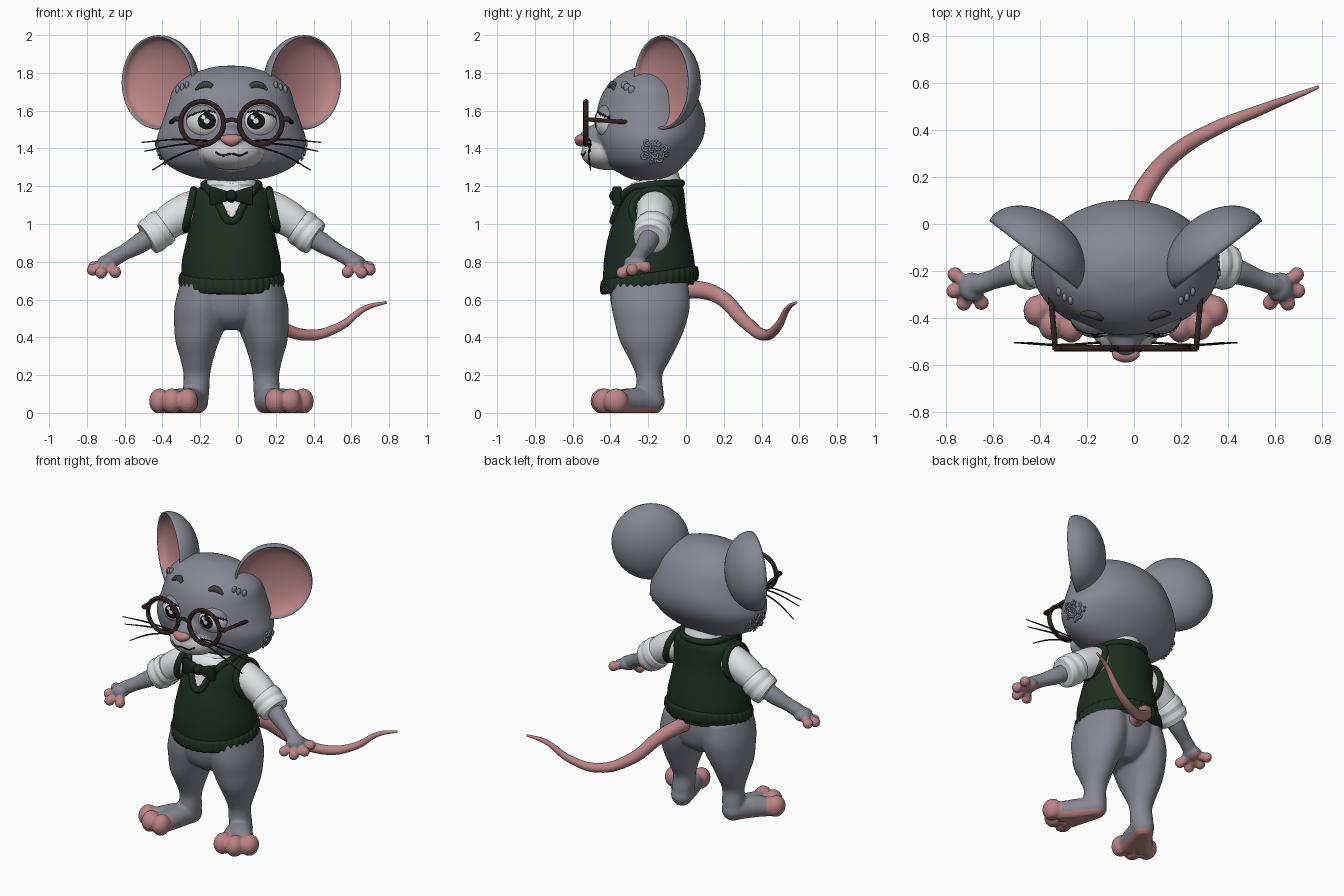
import bpy, bmesh, math, random
from mathutils import Vector, Matrix
from mathutils.bvhtree import BVHTree

if "Cube" in bpy.data.objects:
    bpy.data.objects.remove(bpy.data.objects["Cube"])

random.seed(4)
TAU = math.tau


def mat(name, r, g, b):
    m = bpy.data.materials.new(name)
    m.diffuse_color = (r, g, b, 1)
    m.use_nodes = True
    m.node_tree.nodes["Principled BSDF"].inputs["Base Color"].default_value = m.diffuse_color
    return m


GREY = mat("grey_fur", .235, .24, .29)
PINK = mat("pink_skin", .50, .235, .24)
WHITE = mat("white_cloth", .74, .76, .77)
MUZZLE = mat("pale_muzzle", .56, .56, .57)
GREEN = mat("green_knit", .012, .026, .015)
BOW = mat("dark_green_bow", .008, .017, .011)
BROWN = mat("brown_frames", .028, .016, .016)
BLACK = mat("black", .008, .007, .007)
BROW = mat("brow_grey", .055, .05, .052)


# ---------- geometry helpers ----------
def spline(pts, n):
    out = []
    for i in range(len(pts) - 1):
        a, b, c, d = (pts[max(0, min(len(pts) - 1, i + k))] for k in (-1, 0, 1, 2))
        for j in range(n):
            t = j / n
            out.append([q + .5 * t * (r - p + t * (2*p - 5*q + 4*r - s + t * (3*(q - r) + s - p)))
                        for p, q, r, s in zip(a, b, c, d)])
    return out + [list(pts[-1])]


def skin(bm, rings):
    vs = [[bm.verts.new(p) for p in ring] for ring in rings]
    for a, b in zip(vs, vs[1:]):
        for i in range(len(a)):
            j = (i + 1) % len(a)
            bm.faces.new((a[i], a[j], b[j], b[i]))
    bm.faces.new(vs[0][::-1])
    bm.faces.new(vs[-1])


def loft(bm, rings, tilt=0, seg=72, ridges=0, steps=6):
    """rings: (z, x centre, half width, front y, back y)"""
    out = []
    for z, xc, hw, yf, yb in spline(rings, steps):
        ring = []
        for i in range(seg):
            a = TAU * i / seg
            k = 1 + (.012 * math.cos(ridges * a) if ridges else 0)
            dy = (yb - yf) / 2 * math.sin(a) * k
            ring.append((xc + hw * math.cos(a) * k, (yf + yb) / 2 + dy, z + tilt * dy))
        out.append(ring)
    skin(bm, out)


def ball(bm, c, r, seg=32, rot=None):
    m = Matrix.Translation(c) @ Matrix.Diagonal((*r, 1)) @ (rot or Matrix())
    bmesh.ops.create_uvsphere(bm, u_segments=seg, v_segments=seg * 3 // 4, radius=1, matrix=m)


def tube(bm, pts, r=None, cyclic=False, res=6):
    """pts: (x, y, z, radius) or (x, y, z) with constant r"""
    cu = bpy.data.curves.new("path", 'CURVE')
    cu.dimensions = '3D'
    cu.bevel_depth, cu.bevel_resolution, cu.resolution_u = 1, res, 8
    cu.use_fill_caps = True
    sp = cu.splines.new('BEZIER')
    sp.bezier_points.add(len(pts) - 1)
    sp.use_cyclic_u = cyclic
    for bp, p in zip(sp.bezier_points, pts):
        bp.co = p[:3]
        bp.radius = r or p[3]
        bp.handle_left_type = bp.handle_right_type = 'AUTO'
    ob = bpy.data.objects.new("path", cu)
    bpy.context.collection.objects.link(ob)
    me = bpy.data.meshes.new_from_object(ob.evaluated_get(bpy.context.evaluated_depsgraph_get()))
    bm.from_mesh(me)
    bpy.data.objects.remove(ob)
    bpy.data.curves.remove(cu)
    bpy.data.meshes.remove(me)


def finish(name, bm, mats, rule=None, voxel=0, smooth=6):
    bmesh.ops.remove_doubles(bm, verts=bm.verts, dist=1e-5)
    bmesh.ops.recalc_face_normals(bm, faces=bm.faces)
    me = bpy.data.meshes.new(name)
    bm.to_mesh(me)
    bm.free()
    ob = bpy.data.objects.new(name, me)
    bpy.context.collection.objects.link(ob)
    if voxel:  # fuse overlapping parts into one soft skin
        md = ob.modifiers.new("fuse", 'REMESH')
        md.mode, md.voxel_size = 'VOXEL', voxel
        md = ob.modifiers.new("soften", 'SMOOTH')
        md.factor, md.iterations = .5, smooth
        new = bpy.data.meshes.new_from_object(
            ob.evaluated_get(bpy.context.evaluated_depsgraph_get()))
        ob.modifiers.clear()
        ob.data = me = new
        me.name = name
        for v in me.vertices:
            v.co.z = max(v.co.z, 0)
    me.materials.clear()
    for m in mats:
        me.materials.append(m)
    for p in me.polygons:
        p.use_smooth = True
        p.material_index = int(rule(p.center, p.normal)) if rule else 0
    return ob


def mx(s, p):
    return (s * p[0], *p[1:])


SIDES = ((1, "left"), (-1, "right"))

# ---------- head with muzzle ----------
bm = bmesh.new()
loft(bm, [(1.228, 0, .06, -.25, -.13), (1.25, 0, .21, -.32, -.08), (1.32, 0, .345, -.42, 0),
          (1.43, 0, .395, -.465, .08), (1.53, 0, .37, -.475, .103), (1.63, 0, .335, -.465, .08),
          (1.72, 0, .305, -.425, .03), (1.79, 0, .22, -.35, -.04), (1.83, 0, .10, -.26, -.12),
          (1.838, 0, .03, -.21, -.17)])
ball(bm, (0, -.415, 1.375), (.16, .14, .09))
ball(bm, (0, -.45, 1.455), (.075, .115, .075))
head = finish("head", bm, [GREY, MUZZLE], lambda c, n: c.y < -.36 and
              (c.x / .17) ** 2 + ((c.z - 1.355 - .12 * abs(c.x)) / .08) ** 2 < 1, .0095, 8)
tree = BVHTree.FromPolygons([v.co for v in head.data.vertices],
                            [p.vertices for p in head.data.polygons])


def face_y(x, z):
    return tree.ray_cast(Vector((x, -2, z)), Vector((0, 1, 0)))[0].y


bm = bmesh.new()
ball(bm, (0, -.555, 1.443), (.055, .035, .032))
for v in bm.verts:  # narrower towards the bottom
    v.co.x *= 1 + (v.co.z - 1.443) * 12
finish("nose", bm, [PINK])

bm = bmesh.new()
tube(bm, [(x, face_y(x, z), z) for x, z in ((-.085, 1.38), (-.045, 1.363), (0, 1.372),
                                            (.045, 1.363), (.085, 1.38))], .005)
finish("mouth", bm, [BLACK])

for s, side in SIDES:
    # ears: bowl with a pink inside
    ctr, u, n = Vector((s * .385, -.12, 1.75)), Vector((s * .79, .61, 0)), Vector((s * .61, -.79, 0))
    prof = [(math.sin(a), -.17 * math.cos(a)) for a in (i * math.pi / 32 + .002 for i in range(17))]
    prof += [(.985, .015), (.955, .012)]
    prof += [(.94 * math.cos(a) + .001, -.085 * math.sin(a)) for a in (i * math.pi / 24 for i in range(13))]
    bm = bmesh.new()
    skin(bm, [[ctr + u * (.24 * r * math.cos(TAU * i / 64)) + n * d
               + Vector((0, 0, .25 * r * math.sin(TAU * i / 64))) for i in range(64)] for r, d in prof])

    def inside(c, nm):
        q = c - ctr
        return nm.dot(n) > .05 and math.hypot(q.dot(u) / .24, q.z / .25) < .945
    finish(side + "_ear", bm, [GREY, PINK], inside)

    # eyes with iris, lash line and upper lid
    bm = bmesh.new()
    ex, ez = .13 * s, 1.545
    ball(bm, (ex, -.385, ez), (.11, .1, .1), 64, Matrix.Rotation(math.pi / 2, 4, 'X'))

    def eye_rule(c, nm):
        dx, dz = c.x - ex, c.z - ez
        lid = dz + 3 * dx * dx
        if lid > .058:
            return 2
        return 1 if lid > .046 or .013 < math.hypot(dx, dz) < .047 and \
            math.hypot(dx + .018, dz - .02) > .011 else 0
    finish(side + "_eye", bm, [WHITE, BLACK, GREY], eye_rule)

    # eyebrow
    bm = bmesh.new()
    tube(bm, [(s * x, face_y(s * x, z), z, r) for x, z, r in
              ((.10, 1.728, .012), (.13, 1.737, .02), (.16, 1.73, .018), (.19, 1.71, .006))])
    finish(side + "_eyebrow", bm, [BROW])

    # whiskers
    bm = bmesh.new()
    for z0, x1, z1 in ((1.44, .475, 1.432), (1.43, .46, 1.385), (1.42, .42, 1.285)):
        tube(bm, [(s * .11, -.505, z0, .005), (s * .28, -.515, (z0 + z1) / 2 + .012, .005),
                  (s * x1, -.505, z1, .003)], res=2)
    finish(side + "_whiskers", bm, [BLACK])

    # curly cheek fur and tuft by the ear
    bm = bmesh.new()
    for k in range(16):
        a, d = k * 2.4, .018 * math.sqrt(k)
        y, z = -.165 + d * math.cos(a), 1.385 + .8 * d * math.sin(a)
        hit = tree.ray_cast(Vector((s * 2, y, z)), Vector((-s, 0, 0)))[0]
        b = random.uniform(0, TAU)
        tube(bm, [(hit.x + s * .004, y + .015 * math.cos(b + t), z + .015 * math.sin(b + t))
                  for t in (0, 1.5, 3, 4.5)], .006, res=2)
    for k in range(3):
        x, z = s * (.235 + .025 * k), 1.735 - .012 * k
        ball(bm, (x, face_y(x, z), z), (.012, .02, .022), 12)
    finish(side + "_fur_tufts", bm, [GREY])

# ---------- glasses ----------
bm = bmesh.new()
for s, _ in SIDES:
    tube(bm, [(s * .155 + .113 * math.cos(TAU * i / 12), -.53, 1.535 + .113 * math.sin(TAU * i / 12))
              for i in range(12)], .014, True, 3)
    tube(bm, [(s * .265, -.53, 1.555), (s * .305, -.53, 1.555)], .014, res=3)
    tube(bm, [(s * .30, -.535, 1.555), (s * .335, -.12, 1.525)], .012, res=3)
tube(bm, [(-.045, -.53, 1.54), (0, -.53, 1.552), (.045, -.53, 1.54)], .012, res=3)
finish("glasses", bm, [BROWN])

# ---------- hips, legs and feet ----------
toes = [(.38, -.37, .062), (.315, -.43, .062), (.232, -.44, .062)]
bm = bmesh.new()
loft(bm, [(.44, 0, .08, -.30, -.08), (.5, 0, .18, -.37, -.01), (.6, 0, .255, -.40, .02),
          (.75, 0, .24, -.40, .02)])
for s, _ in SIDES:
    loft(bm, [(z, s * x, w, f, b) for z, x, w, f, b in (
        (.05, .19, .066, -.26, -.115), (.12, .187, .070, -.265, -.12), (.2, .183, .070, -.265, -.125),
        (.28, .183, .086, -.30, -.085), (.38, .18, .116, -.35, -.035), (.47, .165, .138, -.375, .0),
        (.57, .155, .145, -.395, .02), (.69, .14, .13, -.39, .01))])
    tube(bm, [mx(s, p) for p in ((.19, -.18, .06, .068), (.26, -.28, .062, .07), (.34, -.36, .055, .062))])
    tube(bm, [mx(s, p) for p in ((.19, -.18, .06, .068), (.22, -.29, .062, .07), (.25, -.41, .055, .062))])
    ball(bm, (s * .19, -.18, .06), (.068, .068, .068))
    for t in toes:
        ball(bm, mx(s, t), (.056, .066, .068))
finish("legs_and_feet", bm, [GREY, PINK], lambda c, n: (c.z < .05 and n.z < -.5) or
       any((Vector((abs(c.x), c.y, c.z)) - Vector(t)).length < .078 for t in toes), .0095, 5)

# ---------- tail ----------
bm = bmesh.new()
tube(bm, [(.03, -.03, .65, .047), (.05, .08, .65, .046), (.10, .18, .615, .042), (.22, .31, .485, .036),
          (.40, .415, .412, .03), (.57, .485, .455, .023), (.71, .54, .555, .015), (.82, .583, .585, .007)])
finish("tail", bm, [PINK])

# ---------- vest, hem and collar ----------
bm = bmesh.new()
loft(bm, [(.68, 0, .262, -.44, .05), (.8, 0, .262, -.435, .045), (.92, 0, .237, -.415, .025),
          (1.02, 0, .22, -.385, .005), (1.12, 0, .222, -.35, -.005), (1.18, 0, .195, -.325, -.012),
          (1.21, 0, .12, -.29, -.03)], seg=128, steps=10)
finish("vest", bm, [GREEN, WHITE], lambda c, n: c.y < -.2 and c.z > 1.035 + 1.25 * abs(c.x))
bm = bmesh.new()
loft(bm, [(.66, 0, .25, -.43, .045), (.668, 0, .27, -.448, .06), (.70, 0, .278, -.452, .065),
          (.735, 0, .27, -.445, .06), (.745, 0, .255, -.43, .045)], .14, 240, 40, 3)
finish("vest_hem", bm, [GREEN])
bm = bmesh.new()
tube(bm, [(0, -.385, 1.015), (.065, -.355, 1.10), (.115, -.31, 1.175), (.145, -.2, 1.205), (.10, -.06, 1.215),
          (0, -.025, 1.215), (-.10, -.06, 1.215), (-.145, -.2, 1.205), (-.115, -.31, 1.175),
          (-.065, -.355, 1.10)], .02, True)
for s, _ in SIDES:
    tube(bm, [(s * (.222 - .022 * math.sin(a)), -.17 + .115 * math.cos(a), 1.075 + .105 * math.sin(a))
              for a in (TAU * i / 10 for i in range(10))], .02, True)
finish("vest_trim", bm, [GREEN])
bm = bmesh.new()
loft(bm, [(1.13, 0, .15, -.32, -.03), (1.18, 0, .15, -.325, -.025), (1.20, 0, .14, -.315, -.03),
          (1.25, 0, .12, -.29, -.045)], .28)
finish("shirt_collar", bm, [WHITE])

# ---------- bow tie ----------
bm = bmesh.new()
for s, _ in SIDES:
    part = bmesh.new()
    bmesh.ops.create_cube(part, size=1)
    for v in part.verts:
        outer = v.co.x * s > 0
        v.co = (s * (.115 if outer else .01), -.365 + v.co.y * (.055 if outer else .035),
                1.148 + v.co.z * (.11 if outer else .045))
    bmesh.ops.bevel(part, geom=part.edges[:], offset=.014, segments=3, affect='EDGES', profile=.5)
    tmp = bpy.data.meshes.new("tmp")
    part.to_mesh(tmp)
    part.free()
    bm.from_mesh(tmp)
    bpy.data.meshes.remove(tmp)
ball(bm, (0, -.372, 1.148), (.03, .035, .034), 20)
finish("bow_tie", bm, [BOW])

# ---------- arms ----------
for s, side in SIDES:
    bm = bmesh.new()
    tube(bm, [mx(s, p) for p in ((.13, -.165, 1.10, .085), (.21, -.165, 1.075, .10),
                                 (.30, -.168, 1.03, .095), (.40, -.18, .955, .08))])
    finish(side + "_sleeve", bm, [WHITE])
    bm = bmesh.new()
    tube(bm, [mx(s, p) for p in ((.345, -.172, .997, .075), (.352, -.172, .992, .096), (.378, -.175, .973, .102),
                                 (.398, -.178, .957, .096), (.42, -.182, .94, .1), (.445, -.187, .922, .092),
                                 (.450, -.188, .919, .05))])
    finish(side + "_cuff", bm, [WHITE])
    tips = [(.728, -.215, .772), (.733, -.285, .757), (.69, -.338, .742), (.615, -.335, .745)]
    bm = bmesh.new()
    tube(bm, [mx(s, p) for p in ((.38, -.178, .968, .056), (.48, -.205, .90, .054), (.57, -.238, .848, .042),
                                 (.62, -.255, .82, .044), (.655, -.268, .80, .04))])
    ball(bm, (s * .655, -.268, .795), (.056, .062, .042))
    for t in tips:
        base = Vector((.655, -.268, .795)).lerp(Vector(t), .3)
        tube(bm, [(*mx(s, base), .025), (*mx(s, t), .029)])
        ball(bm, mx(s, t), (.032, .032, .032), 20)
    finish(side + "_arm_and_hand", bm, [GREY, PINK], lambda c, n: (abs(c.x) > .625 and n.z < -.35) or
           any((Vector((abs(c.x), c.y, c.z)) - Vector(t)).length < .046 for t in tips), .007, 4)

# figure stands slightly left of centre to balance the tail
for ob in bpy.context.collection.objects:
    ob.location.x -= .035
